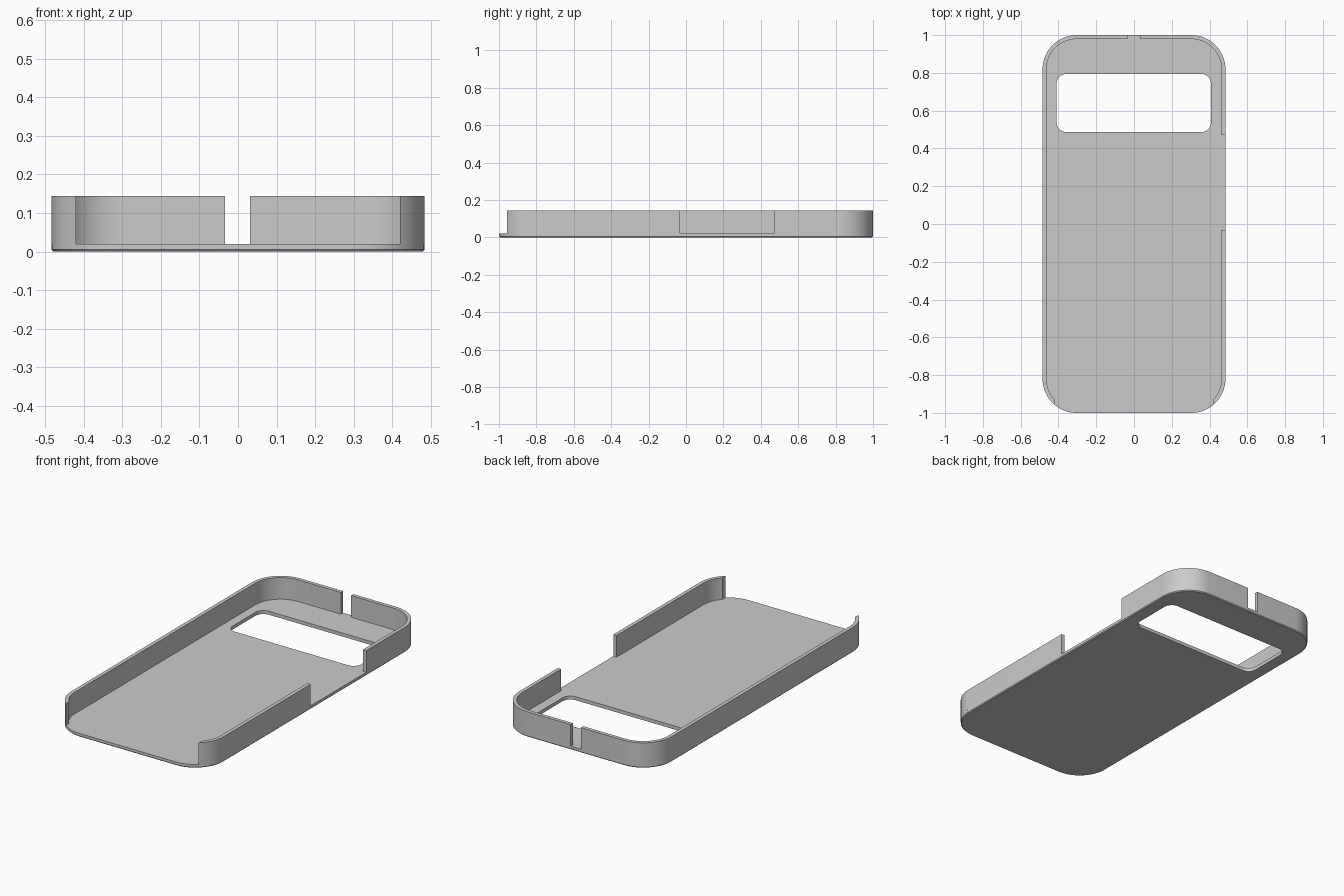
import bpy, bmesh, math

if "Cube" in bpy.data.objects:
    bpy.data.objects.remove(bpy.data.objects["Cube"])

W, L, R = 0.484, 1.0, 0.18         # half width, half length, corner radius
T, FLOOR, TOP = 0.021, 0.02, 0.144  # wall thickness, floor level, rim level
CHAMFER = 0.005
CX, CY = W - R, L - R              # corner arc centres
LIP_X = 0.42                       # front opening half width
SEG = 16

grey = bpy.data.materials.new("grey_plastic")
grey.diffuse_color = (0.6, 0.6, 0.6, 1)
grey.use_nodes = True
grey.node_tree.nodes["Principled BSDF"].inputs["Base Color"].default_value = grey.diffuse_color


def arc(cx, cy, r, a0, a1, n=SEG):
    return [(cx + r * math.cos(a0 + (a1 - a0) * i / n),
             cy + r * math.sin(a0 + (a1 - a0) * i / n)) for i in range(n + 1)]


def rounded_rect(x0, x1, y0, y1, r, n=SEG):
    corners = [(x1 - r, y1 - r), (x0 + r, y1 - r), (x0 + r, y0 + r), (x1 - r, y0 + r)]
    pts = []
    for i, (cx, cy) in enumerate(corners):
        pts += arc(cx, cy, r, i * math.pi / 2, (i + 1) * math.pi / 2, n)
    return pts


def finish(name, bm):
    bmesh.ops.recalc_face_normals(bm, faces=bm.faces)
    mesh = bpy.data.meshes.new(name)
    bm.to_mesh(mesh)
    bm.free()
    mesh.materials.append(grey)
    ob = bpy.data.objects.new(name, mesh)
    bpy.context.collection.objects.link(ob)
    bpy.ops.object.select_all(action='DESELECT')
    ob.select_set(True)
    bpy.context.view_layer.objects.active = ob
    bpy.ops.object.shade_smooth_by_angle(angle=math.radians(30))


def ring(bm, pts, z):
    return [bm.verts.new((x, y, z)) for x, y in pts]


def bridge(bm, a, b):
    for i in range(len(a)):
        j = (i + 1) % len(a)
        bm.faces.new((a[i], a[j], b[j], b[i]))


def loop_edges(bm, vs):
    out = []
    for i in range(len(vs)):
        pair = (vs[i], vs[(i + 1) % len(vs)])
        out.append(bm.edges.get(pair) or bm.edges.new(pair))
    return out


# Back plate with chamfered lower edge and camera window
bm = bmesh.new()
outline = rounded_rect(-W, W, -L, L, R)
c = CHAMFER
low = ring(bm, rounded_rect(-W + c, W - c, -L + c, L - c, R - c), 0)
mid = ring(bm, outline, c)
high = ring(bm, outline, FLOOR)
bridge(bm, low, mid)
bridge(bm, mid, high)
window = rounded_rect(-0.41, 0.407, 0.487, 0.794, 0.05, 8)
win_low, win_high = ring(bm, window, 0), ring(bm, window, FLOOR)
bridge(bm, win_low, win_high)
for outer, hole in ((low, win_low), (high, win_high)):
    bmesh.ops.triangle_fill(bm, use_beauty=True,
                            edges=loop_edges(bm, outer) + loop_edges(bm, hole))
finish("back_plate", bm)


# Side walls: strips between matching outer and inner paths
def wall(name, outer, inner):
    bm = bmesh.new()
    rows = [ring(bm, outer, FLOOR), ring(bm, outer, TOP),
            ring(bm, inner, TOP), ring(bm, inner, FLOOR)]
    for a, b in zip(rows, rows[1:]):
        for i in range(len(a) - 1):
            bm.faces.new((a[i], a[i + 1], b[i + 1], b[i]))
    for k in (0, -1):
        bm.faces.new([r[k] for r in rows])
    finish(name, bm)


def back_corner(inset, notch_x):
    # from the notch in the back edge round to the start of the side
    return [(notch_x, L - inset)] + arc(CX, CY, R - inset, math.pi / 2, 0)


def front_corner(inset):
    # from the side round to the front opening
    r = R - inset
    return arc(CX, -CY, r, 0, -math.acos((LIP_X - CX) / r))


def mirror(pts):
    return [(-x, y) for x, y in pts]


wall("back_right_wall", *[back_corner(d, 0.031) + [(W - d, 0.47)] for d in (0, T)])
wall("front_right_wall", *[[(W - d, -0.033)] + front_corner(d) for d in (0, T)])
wall("left_wall", *[mirror(back_corner(d, 0.034) + front_corner(d)) for d in (0, T)])
